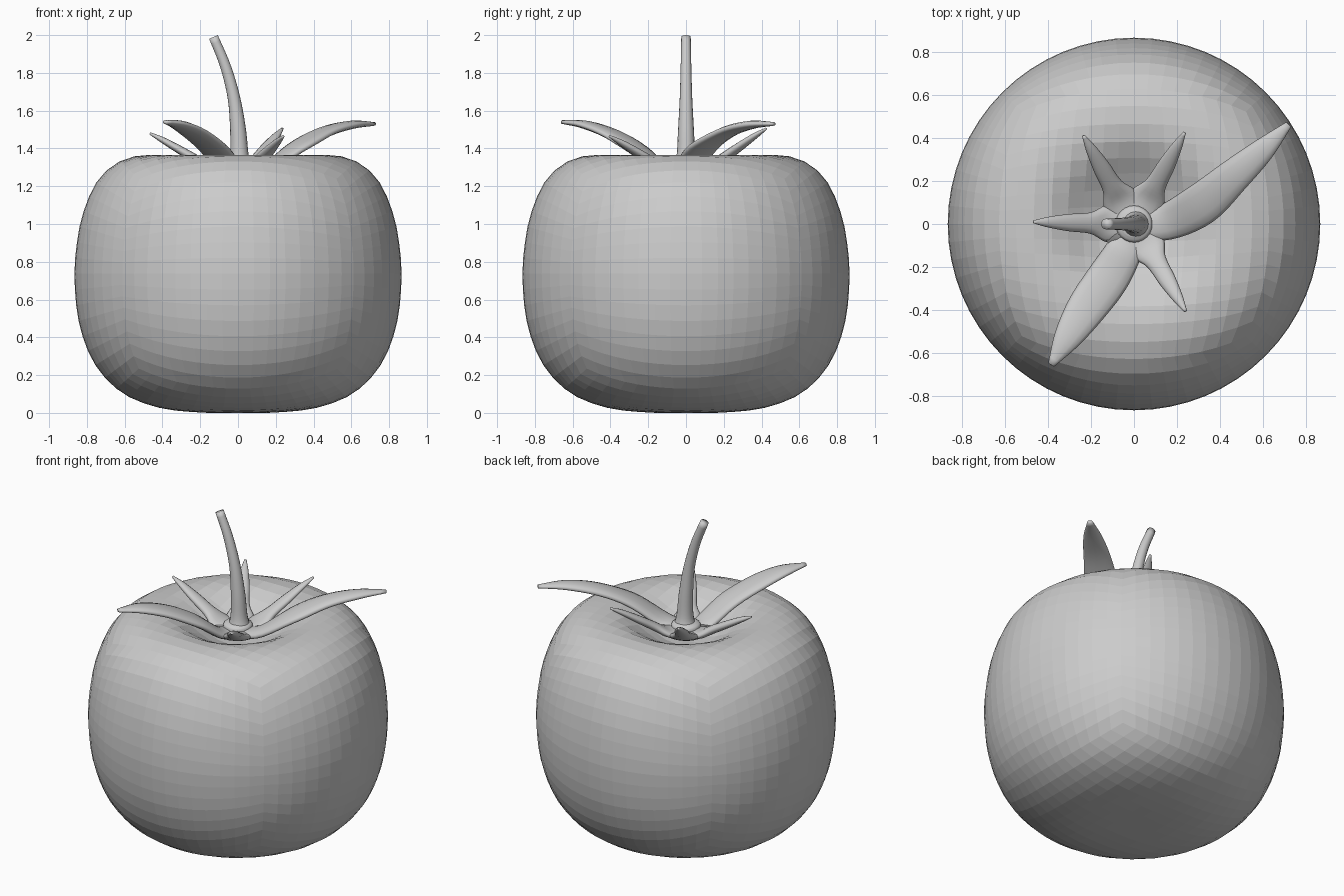
import bpy, bmesh, math
from mathutils import Vector
from mathutils.geometry import interpolate_bezier

if "Cube" in bpy.data.objects:
    bpy.data.objects.remove(bpy.data.objects["Cube"])


def smooth_path(pts, steps=8):
    # Catmull-Rom curve through the points
    p = [Vector(q) for q in pts]
    p = [2 * p[0] - p[1]] + p + [2 * p[-1] - p[-2]]
    out = []
    for a, b, c, d in zip(p, p[1:], p[2:], p[3:]):
        out += interpolate_bezier(b, b + (c - a) / 6, c - (d - b) / 6, c, steps + 1)[:-1]
    return out + [p[-2]]


def finish(bm, name, smooth=True):
    bmesh.ops.recalc_face_normals(bm, faces=bm.faces)
    for f in bm.faces:
        f.smooth = smooth
    me = bpy.data.meshes.new(name)
    bm.to_mesh(me)
    bm.free()
    ob = bpy.data.objects.new(name, me)
    bpy.context.collection.objects.link(ob)
    return ob


def tube(name, pts, widths, thick, side_hint, sides=12):
    # elliptical tube: half widths and half thicknesses given per path point
    path = smooth_path(pts, 5)
    size = smooth_path([(w, t, 0) for w, t in zip(widths, thick)], 5)
    bm = bmesh.new()
    rings = []
    for i, c in enumerate(path):
        tan = (path[min(i + 1, len(path) - 1)] - path[max(i - 1, 0)]).normalized()
        side = tan.cross(Vector(side_hint)).normalized()
        up = side.cross(tan)
        rings.append([bm.verts.new(c + side * size[i].x * math.cos(a) + up * size[i].y * math.sin(a))
                      for a in (2 * math.pi * k / sides for k in range(sides))])
    for r, s in zip(rings, rings[1:]):
        for k in range(sides):
            j = (k + 1) % sides
            bm.faces.new((r[k], r[j], s[j], s[k]))
    bm.faces.new(rings[0])
    bm.faces.new(rings[-1])
    return finish(bm, name)


# fruit body: cube grid wrapped onto a round profile with a dimple on top
profile = smooth_path([(0, 0, 1.2), (.12, 0, 1.215), (.25, 0, 1.28), (.36, 0, 1.345), (.48, 0, 1.366),
                       (.62, 0, 1.335), (.74, 0, 1.235), (.82, 0, 1.06), (.857, 0, .87), (.865, 0, .68),
                       (.838, 0, .46), (.76, 0, .26), (.62, 0, .11), (.43, 0, .03), (.22, 0, .003), (0, 0, 0)])
lengths = [0]
for a, b in zip(profile, profile[1:]):
    lengths.append(lengths[-1] + (b - a).length)


def at_fraction(f):
    d = f * lengths[-1]
    for i in range(len(profile) - 1):
        if d <= lengths[i + 1]:
            return profile[i].lerp(profile[i + 1], (d - lengths[i]) / (lengths[i + 1] - lengths[i]))
    return profile[-1]


bm = bmesh.new()
bmesh.ops.create_cube(bm, size=2)
bmesh.ops.subdivide_edges(bm, edges=bm.edges[:], cuts=15, use_grid_fill=True)
for v in bm.verts:
    n = Vector([math.tan(c * math.pi / 4) for c in v.co]).normalized()
    p = at_fraction(math.acos(max(-1, min(1, n.z))) / math.pi)
    ang = math.atan2(n.y, n.x)
    v.co = (p.x * math.cos(ang), p.x * math.sin(ang), p.z)
finish(bm, "fruit_body", smooth=False)

# two long arching sepals
big_thick = [.025, .027, .028, .026, .022, .01]
tube("long_sepal_right",
     [(0, 0, 1.265), (.15, .01, 1.295), (.31, .09, 1.405), (.46, .22, 1.488), (.6, .345, 1.525), (.72, .463, 1.53)],
     [.07, .085, .098, .08, .055, .016], big_thick, (0, 0, 1))
tube("long_sepal_front",
     [(0, 0, 1.265), (-.045, -.12, 1.285), (-.12, -.25, 1.39), (-.22, -.39, 1.475), (-.31, -.53, 1.525),
      (-.385, -.655, 1.54)],
     [.07, .085, .098, .092, .064, .016], big_thick, (0, 0, 1))

# four short pointed sepals
for i, (x, y, z) in enumerate([(-.467, .01, 1.48), (-.235, .41, 1.495), (.235, .425, 1.505), (.24, -.405, 1.465)]):
    pts = [(x * f, y * f, 1.265 + (z - 1.265) * g)
           for f, g in ((0, 0), (.25, .08), (.43, .3), (.65, .58), (.85, .83), (1, 1))]
    tube(f"short_sepal_{i + 1}", pts, [.06, .088, .05, .04, .025, .007],
         [.025, .025, .025, .022, .016, .006], (0, 0, 1))

# calyx plate joining the sepals, and the collar around the stem
tube("calyx_plate", [(0, 0, 1.235), (0, 0, 1.26), (0, 0, 1.295)], [.07, .13, .15], [.07, .13, .15], (0, 1, 0), 32)
tube("stem_collar", [(0, 0, 1.28), (0, 0, 1.31), (0, 0, 1.325)], [.088, .082, .06], [.088, .082, .06], (0, 1, 0), 24)

# curved stem
rad = [.07, .05, .042, .033, .028, .025]
tube("stem", [(.008, 0, 1.29), (.007, 0, 1.36), (0, 0, 1.5), (-.022, 0, 1.67), (-.068, 0, 1.84), (-.13, 0, 1.99)],
     rad, rad, (0, 1, 0), 16)
